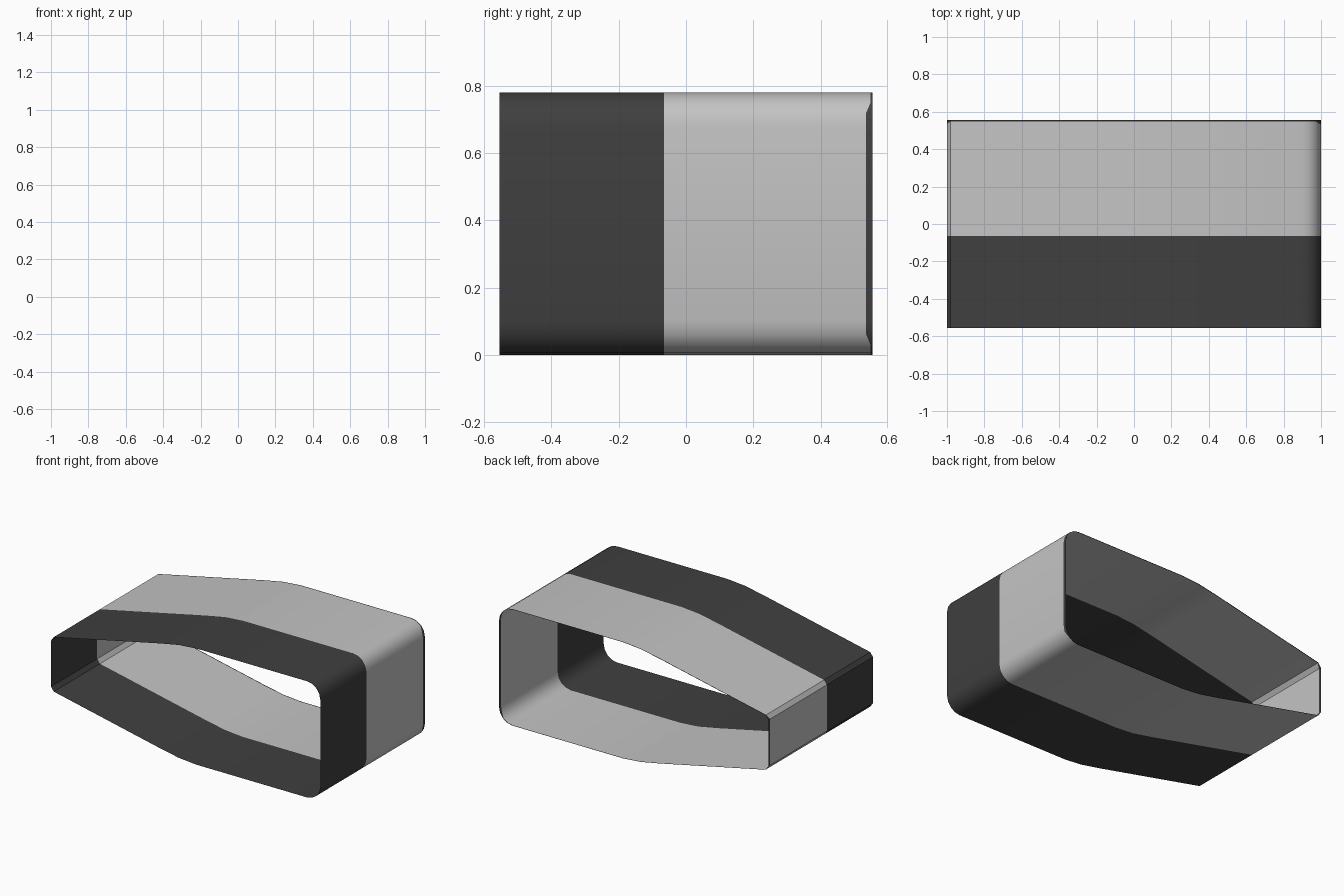
import bpy, bmesh, math

if "Cube" in bpy.data.objects:
    bpy.data.objects.remove(bpy.data.objects["Cube"])

def material(name, v):
    m = bpy.data.materials.new(name)
    m.diffuse_color = (v, v, v, 1)
    m.use_nodes = True
    m.node_tree.nodes["Principled BSDF"].inputs["Base Color"].default_value = m.diffuse_color
    return m

mats = [material("dark grey", 0.05), material("light grey", 0.55)]

# lower half of the closed side profile (x, z), mirrored about mid height
H = 0.78
R = 0.10
lower = [(-1, 0.235), (-0.98, 0.207), (-0.19, 0.038), (-0.05, 0.011), (0.08, 0.0)]
for i in range(5):
    a = math.radians(-90 + 22.5 * i)
    lower.append((1 - R + R * math.cos(a), R + R * math.sin(a)))
profile = lower + [(x, H - z) for x, z in reversed(lower)]

# open sleeve: front dark band, light band, thin dark rear rim
bm = bmesh.new()
Y = 0.555
rows = []
for x, z in profile:
    rim = Y - (0.02 if abs(x) > 0.99 else 0.006)
    rows.append([bm.verts.new((x, y, z)) for y in (-Y, -0.065, rim, Y)])
for i, a in enumerate(rows):
    b = rows[(i + 1) % len(rows)]
    for k in range(3):
        f = bm.faces.new((a[k], b[k], b[k + 1], a[k + 1]))
        f.material_index = 1 if k == 1 else 0
bm.normal_update()
# outward normals: the lowest face must point down
low = min(bm.faces, key=lambda f: f.calc_center_median().z)
if low.normal.z > 0:
    bmesh.ops.reverse_faces(bm, faces=bm.faces[:])
me = bpy.data.meshes.new("banded_sleeve")
bm.to_mesh(me)
bm.free()
for m in mats:
    me.materials.append(m)
ob = bpy.data.objects.new("banded_sleeve", me)
bpy.context.collection.objects.link(ob)
bpy.context.view_layer.objects.active = ob
ob.select_set(True)
bpy.ops.object.shade_smooth_by_angle(angle=math.radians(30))
